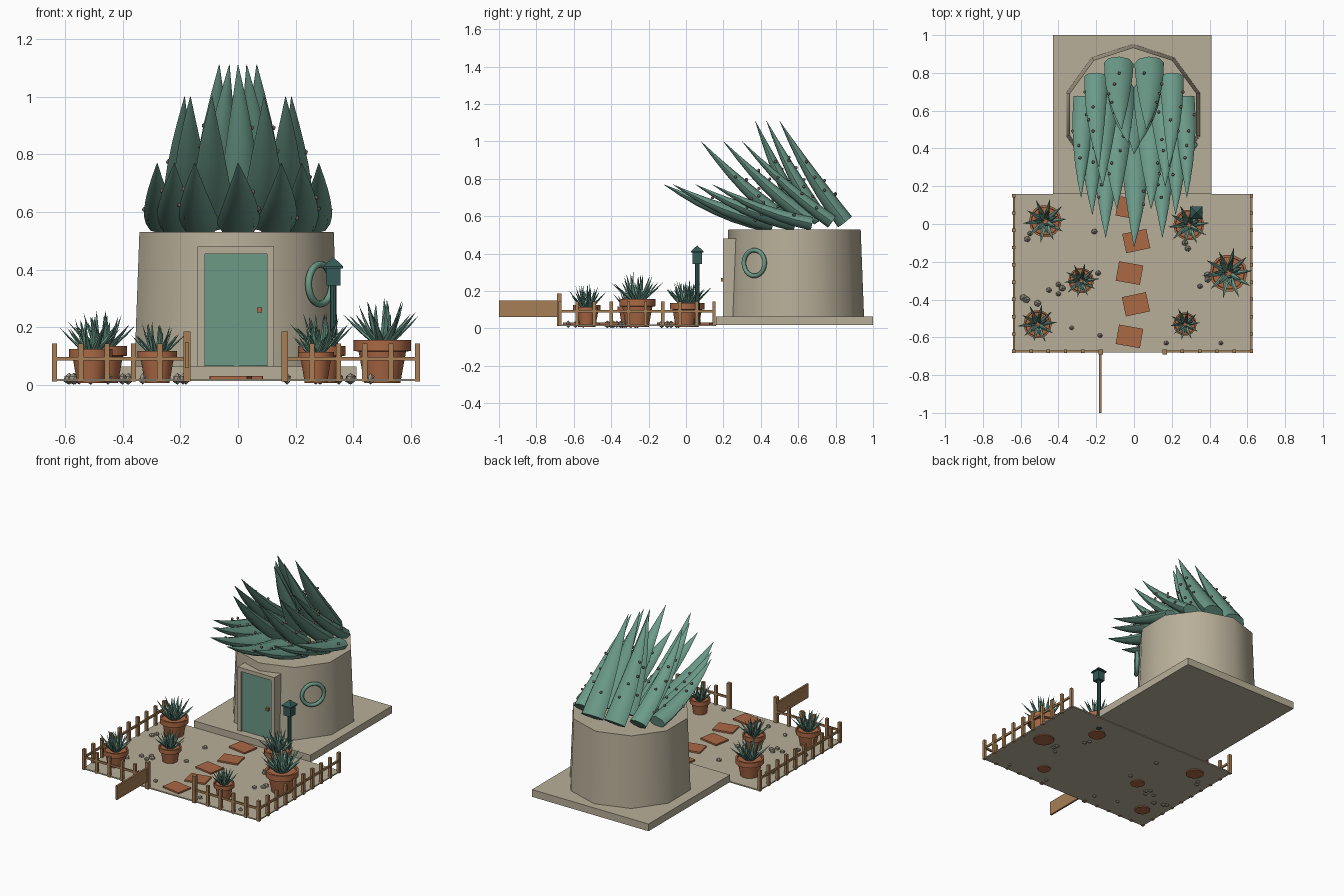
import bpy, bmesh, math, random
from mathutils import Vector, Matrix

if "Cube" in bpy.data.objects:
    bpy.data.objects.remove(bpy.data.objects["Cube"])

random.seed(4)


def mat(name, rgb):
    m = bpy.data.materials.new(name)
    m.diffuse_color = (*rgb, 1)
    m.use_nodes = True
    m.node_tree.nodes["Principled BSDF"].inputs["Base Color"].default_value = m.diffuse_color
    return m


SAND = mat("sand", (0.48, 0.43, 0.32))
LEAF = mat("leaf_green", (0.15, 0.33, 0.255))
DOOR = mat("door_green", (0.15, 0.32, 0.24))
DARK = mat("dark_teal", (0.035, 0.105, 0.095))
CLAY = mat("terracotta", (0.41, 0.14, 0.06))
WOOD = mat("wood", (0.38, 0.21, 0.09))
BEAD = mat("bead_brown", (0.17, 0.12, 0.1))
STONE = mat("pebble_grey", (0.33, 0.29, 0.23))


def finish(name, bm, material, smooth=None):
    bmesh.ops.recalc_face_normals(bm, faces=bm.faces)
    me = bpy.data.meshes.new(name)
    bm.to_mesh(me)
    bm.free()
    ob = bpy.data.objects.new(name, me)
    bpy.context.collection.objects.link(ob)
    me.materials.append(material)
    if smooth:
        bpy.ops.object.select_all(action='DESELECT')
        ob.select_set(True)
        bpy.context.view_layer.objects.active = ob
        bpy.ops.object.shade_smooth_by_angle(angle=math.radians(smooth))
    return ob


def add_box(bm, x0, x1, y0, y1, z0, z1, turn=0):
    m = (Matrix.Translation(((x0 + x1) / 2, (y0 + y1) / 2, (z0 + z1) / 2))
         @ Matrix.Rotation(turn, 4, 'Z') @ Matrix.Diagonal((x1 - x0, y1 - y0, z1 - z0, 1)))
    bmesh.ops.create_cube(bm, size=1, matrix=m)


def box(name, material, *dims, turn=0):
    bm = bmesh.new()
    add_box(bm, *dims, turn=turn)
    return finish(name, bm, material)


def add_lathe(bm, cx, cy, profile, n, start=0.0):
    rings = []
    for r, z in profile:
        rings.append([bm.verts.new((cx + r * math.cos(start + i * math.tau / n),
                                    cy + r * math.sin(start + i * math.tau / n), z)) for i in range(n)])
    skin(bm, rings)


def skin(bm, rings):
    n = len(rings[0])
    for a, b in zip(rings, rings[1:]):
        for i in range(n):
            bm.faces.new((a[i], a[(i + 1) % n], b[(i + 1) % n], b[i]))
    bm.faces.new(rings[0][::-1])
    bm.faces.new(rings[-1])


def curve_point(base, ctrl, tip, t):
    return base * (1 - t) ** 2 + ctrl * (2 * t * (1 - t)) + tip * t * t


def add_leaf(bm, base, ctrl, tip, r, thick=0.6, n=8, steps=6):
    """Tapered spike swept along a bent path, flattened across its thickness."""
    rings = []
    for k in range(steps + 1):
        t = k / steps
        p = curve_point(base, ctrl, tip, t)
        tan = ((ctrl - base) * (1 - t) + (tip - ctrl) * t).normalized()
        side = tan.cross(Vector((0, 0, 1))).normalized() if abs(tan.z) < 0.98 else Vector((1, 0, 0))
        up = side.cross(tan)
        w = max(r * (1 - t) * (1 + 0.9 * t), r * 0.015)
        rings.append([bm.verts.new(p + side * w * math.cos(i * math.tau / n)
                                   + up * w * thick * math.sin(i * math.tau / n)) for i in range(n)])
    skin(bm, rings)


# ground and platform
box("yard_ground", SAND, -0.64, 0.625, -0.68, 0.16, 0.014, 0.022)
box("house_platform", SAND, -0.43, 0.41, 0.16, 1.0, 0.018, 0.065)

# ten-sided house drum
bm = bmesh.new()
add_lathe(bm, -0.005, 0.58, [(0.372, 0.06), (0.354, 0.53)], 10, math.pi / 2)
finish("house_wall", bm, SAND, 40)

# door with frame and knob
bm = bmesh.new()
add_box(bm, -0.14, -0.115, 0.197, 0.30, 0.065, 0.48)
add_box(bm, 0.10, 0.125, 0.197, 0.30, 0.065, 0.48)
add_box(bm, -0.115, 0.10, 0.197, 0.30, 0.455, 0.48)
finish("door_frame", bm, SAND)
box("door", DOOR, -0.115, 0.10, 0.206, 0.29, 0.067, 0.455)
box("door_knob", CLAY, 0.066, 0.084, 0.187, 0.207, 0.252, 0.27)

# round window ring on the front-right wall facet
a = math.radians(-36)
bpy.ops.mesh.primitive_torus_add(
    major_radius=0.069, minor_radius=0.012, major_segments=24, minor_segments=8,
    location=(0.285, 0.365, 0.35), rotation=(0, math.pi / 2, a))
ring = bpy.context.object
ring.name = "round_window_ring"
ring.data.materials.append(DOOR)
bpy.ops.object.shade_smooth_by_angle(angle=math.radians(50))

# giant roof plant: base x, y, z, tip x, y, z, radius; mirrored in x
tiers = [
    (0.00, 0.44, 0.56, 0.00, -0.12, 0.77, 0.075),
    (0.13, 0.46, 0.56, 0.15, -0.07, 0.77, 0.070),
    (0.21, 0.58, 0.56, 0.22, 0.05, 0.77, 0.068),
    (0.26, 0.67, 0.56, 0.28, 0.14, 0.77, 0.060),
    (0.08, 0.54, 0.57, 0.09, 0.08, 1.00, 0.072),
    (0.15, 0.67, 0.57, 0.165, 0.20, 1.00, 0.072),
    (0.20, 0.78, 0.57, 0.185, 0.30, 1.00, 0.062),
    (0.00, 0.63, 0.58, 0.00, 0.37, 1.11, 0.070),
    (0.07, 0.72, 0.58, 0.03, 0.43, 1.11, 0.072),
    (0.08, 0.85, 0.57, 0.065, 0.50, 1.11, 0.078),
]
leaves, beads = bmesh.new(), bmesh.new()
for bx, by, bz, tx, ty, tz, r in tiers:
    for s in ((1, -1) if bx else (1,)):
        base, tip = Vector((bx * s, by, bz)), Vector((tx * s, ty, tz))
        ctrl = (base + tip) / 2 + Vector((0.015 * s, 0, -0.05))
        add_leaf(leaves, base, ctrl, tip, r)
        # small beads along each leaf
        for t in (0.2, 0.36, 0.5, 0.62):
            p = curve_point(base, ctrl, tip, t)
            w = r * (1 - t) * (1 + 0.9 * t)
            ang = random.uniform(-0.3, 2.2)
            p += Vector((s * math.cos(ang) * w, 0.25 * w, math.sin(ang) * w * 0.8))
            bmesh.ops.create_icosphere(beads, subdivisions=1, radius=0.009, matrix=Matrix.Translation(p))
finish("roof_plant_leaves", leaves, LEAF, 50)
finish("roof_plant_beads", beads, BEAD, 50)

# potted plants: x, y, rim radius, rim height
pots = [(-0.47, 0.015, 0.086, 0.135), (-0.28, -0.30, 0.068, 0.118), (-0.51, -0.53, 0.075, 0.125),
        (0.29, -0.005, 0.082, 0.135), (0.50, -0.26, 0.099, 0.157), (0.27, -0.53, 0.062, 0.115)]
for k, (x, y, r, h) in enumerate(pots):
    bm = bmesh.new()
    add_lathe(bm, x, y, [(r * 0.63, 0.008), (r * 0.83, h * 0.74), (r, h * 0.76), (r, h),
                         (r * 0.87, h), (r * 0.85, h - 0.012)], 14)
    finish(f"pot_{k + 1}", bm, CLAY, 40)
    bm = bmesh.new()
    for count, reach, rise, off in ((10, 1.38, 0.95, 0.1), (7, 0.8, 1.35, 0.4), (3, 0.25, 1.45, 0.8)):
        for i in range(count):
            ang = off + i * math.tau / count
            d = Vector((math.cos(ang), math.sin(ang), 0))
            lo = Vector((x, y, h - 0.015)) + d * r * 0.2
            hi = Vector((x, y, h + r * rise * random.uniform(0.85, 1.05))) + d * r * reach * random.uniform(0.9, 1.05)
            add_leaf(bm, lo, (lo + hi) / 2 + d * r * 0.08, hi, r * 0.15, 0.5, 5, 3)
    finish(f"potted_leaves_{k + 1}", bm, LEAF)

# fence: posts and one rail on left, right and both front runs
bm = bmesh.new()


def fence_run(x0, y0, x1, y1, count):
    for i in range(count):
        t = i / (count - 1)
        x, y = x0 + (x1 - x0) * t, y0 + (y1 - y0) * t
        add_box(bm, x - 0.009, x + 0.009, y - 0.009, y + 0.009, 0.012, 0.145)
    add_box(bm, min(x0, x1) - 0.005, max(x0, x1) + 0.005,
            min(y0, y1) - 0.005, max(y0, y1) + 0.005, 0.085, 0.098)


fence_run(-0.636, -0.674, -0.636, 0.15, 10)
fence_run(0.622, -0.674, 0.622, 0.15, 10)
fence_run(-0.636, -0.674, -0.18, -0.674, 6)
fence_run(0.165, -0.674, 0.622, -0.674, 6)
for x in (-0.176, 0.162):
    add_box(bm, x - 0.012, x + 0.012, -0.69, -0.665, 0.012, 0.186)
finish("fence", bm, WOOD)
box("open_gate", WOOD, -0.184, -0.172, -1.0, -0.685, 0.06, 0.15)

# stepping tiles
for i, (x, y) in enumerate([(-0.025, 0.085), (0.012, -0.09), (-0.024, -0.26), (0.01, -0.425), (-0.024, -0.595)]):
    box(f"path_tile_{i + 1}", CLAY, x - 0.065, x + 0.065, y - 0.052, y + 0.052, 0.018, 0.032,
        turn=math.radians(12 if i % 2 else -10))

# lamp: post, lantern and pyramid roof
bm = bmesh.new()
add_lathe(bm, 0.33, 0.06, [(0.018, 0.012), (0.018, 0.05), (0.012, 0.055), (0.012, 0.35)], 8)
add_box(bm, 0.305, 0.355, 0.035, 0.085, 0.345, 0.41)
add_lathe(bm, 0.33, 0.06, [(0.048, 0.405), (0.048, 0.412), (0.002, 0.443)], 4, math.pi / 4)
finish("garden_lamp", bm, DARK)

# pebbles
spots = [(-.55, -.05), (-.565, -.08), (-.57, -.4), (-.51, -.42), (-.45, -.35), (-.40, -.32), (-.38, -.34),
         (-.40, -.37), (-.19, -.26), (-.33, -.55), (-.18, -.59), (-.21, -.04), (.27, -.1), (.285, -.13),
         (.35, -.33), (.39, -.27), (.39, -.295), (.17, -.63), (.46, -.63), (-.585, -.39)]
bm = bmesh.new()
for x, y in spots:
    r = random.uniform(0.012, 0.02)
    bmesh.ops.create_icosphere(bm, subdivisions=1, radius=1,
                               matrix=Matrix.Translation((x, y, 0.022)) @ Matrix.Diagonal((r * 1.1, r, 0.02, 1)))
finish("pebbles", bm, STONE)
